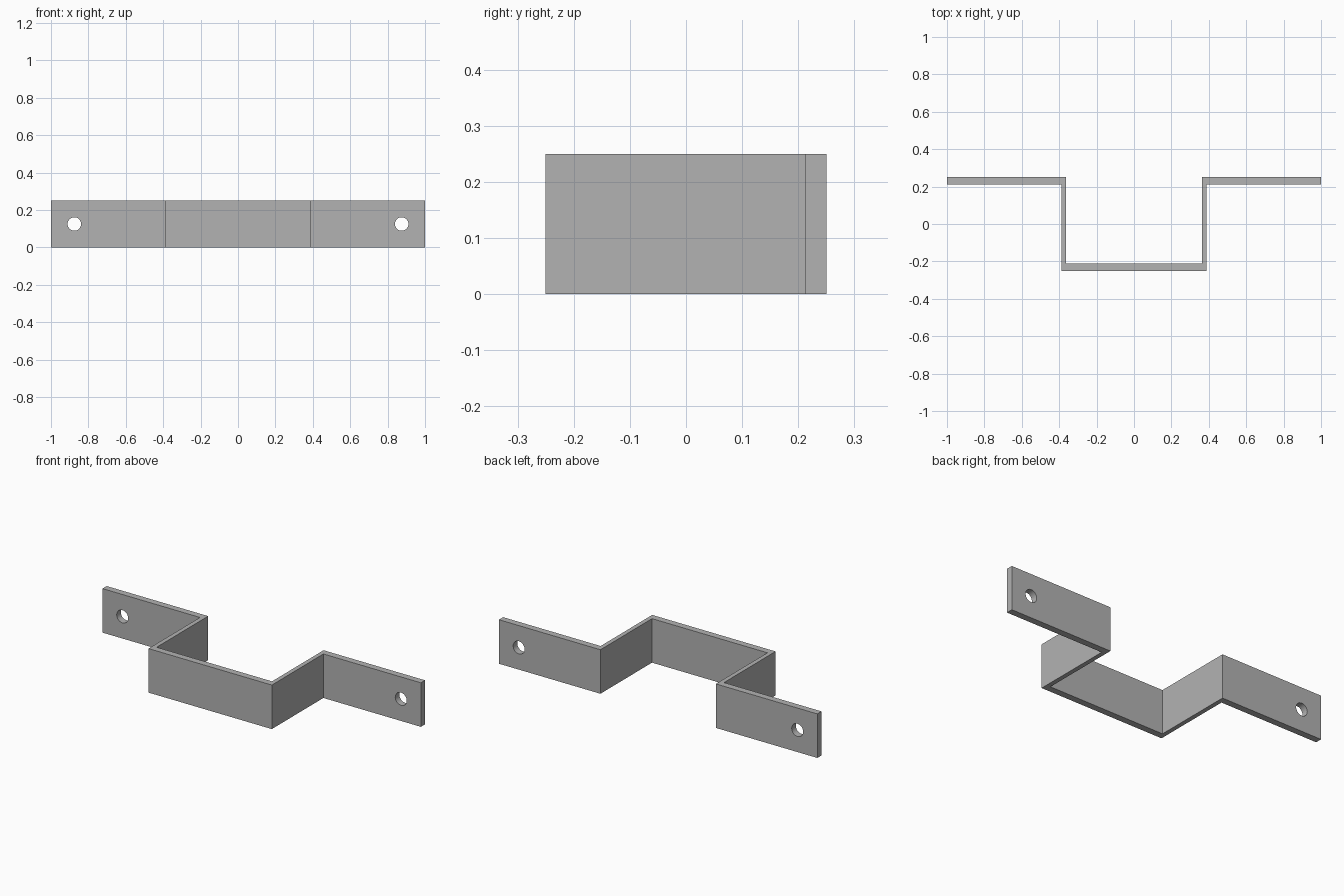
import bpy
import bmesh
from math import pi

if "Cube" in bpy.data.objects:
    bpy.data.objects.remove(bpy.data.objects["Cube"])

HEIGHT = 0.25
HOLE_X, HOLE_RADIUS = 0.875, 0.036

# Plain grey metal
metal = bpy.data.materials.new("grey_metal")
metal.use_nodes = True
grey = (0.45, 0.45, 0.45, 1)
metal.diffuse_color = grey
metal.node_tree.nodes["Principled BSDF"].inputs["Base Color"].default_value = grey


def add_object(name, bm):
    mesh = bpy.data.meshes.new(name)
    bmesh.ops.recalc_face_normals(bm, faces=bm.faces)
    bm.to_mesh(mesh)
    bm.free()
    mesh.materials.append(metal)
    obj = bpy.data.objects.new(name, mesh)
    bpy.context.collection.objects.link(obj)
    return obj


# Bent strip: outer and inner edges of the left half, mirrored to the right
front_edge = [(0.3875, -0.25), (0.3875, 0.2125), (1, 0.2125)]
back_edge = [(1, 0.25), (0.3625, 0.25), (0.3625, -0.2125)]
half = front_edge + back_edge
profile = half + [(-x, y) for x, y in reversed(half)]
bm = bmesh.new()
base = bm.faces.new([bm.verts.new((x, y, 0)) for x, y in profile])
walls = bmesh.ops.extrude_face_region(bm, geom=[base], use_keep_orig=True)
top = [v for v in walls["geom"] if isinstance(v, bmesh.types.BMVert)]
bmesh.ops.translate(bm, verts=top, vec=(0, 0, HEIGHT))
bracket = add_object("bracket_strip", bm)

# Screw hole through each mounting flange
for side, x in (("left", HOLE_X), ("right", -HOLE_X)):
    bm = bmesh.new()
    bmesh.ops.create_cone(bm, cap_ends=True, segments=32, radius1=HOLE_RADIUS,
                          radius2=HOLE_RADIUS, depth=0.2)
    cutter = add_object(side + "_hole_cutter", bm)
    cutter.location = (x, 0.23, HEIGHT / 2)
    cutter.rotation_euler.x = pi / 2
    cutter.hide_render = True
    cutter.hide_set(True)
    cut = bracket.modifiers.new(side + "_screw_hole", "BOOLEAN")
    cut.operation = "DIFFERENCE"
    cut.solver = "EXACT"
    cut.object = cutter

# Bake the holes, then drop the cutters
bpy.context.view_layer.update()
graph = bpy.context.evaluated_depsgraph_get()
bracket.data = bpy.data.meshes.new_from_object(bracket.evaluated_get(graph))
bracket.modifiers.clear()
for side in ("left", "right"):
    bpy.data.objects.remove(bpy.data.objects[side + "_hole_cutter"])

# Smooth hole walls, sharp bends
bpy.context.view_layer.objects.active = bracket
bracket.select_set(True)
bpy.ops.object.shade_smooth_by_angle()
